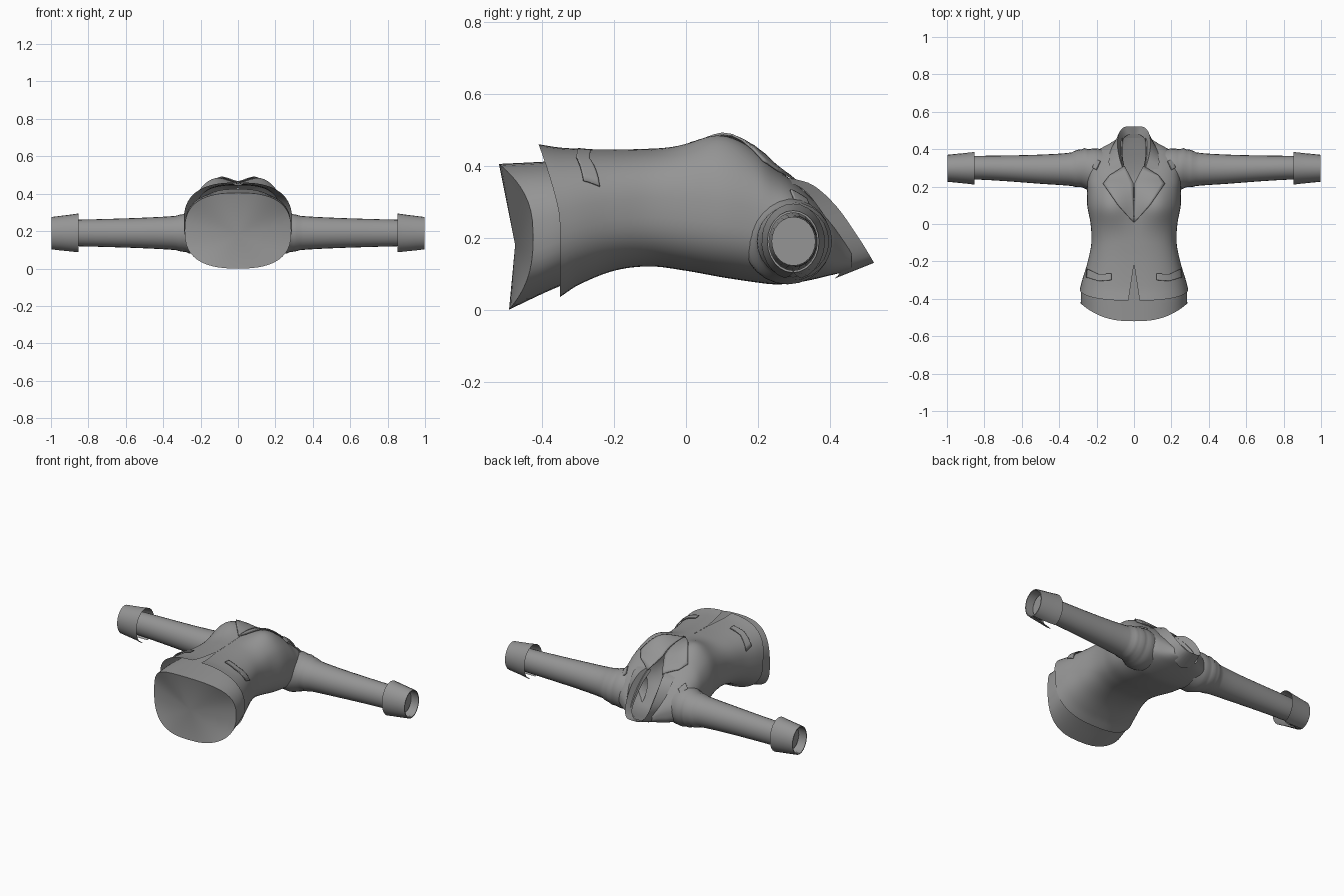
import bpy, math
from mathutils import Vector

if "Cube" in bpy.data.objects:
    bpy.data.objects.remove(bpy.data.objects["Cube"])

cloth = bpy.data.materials.new("grey_cloth")
cloth.diffuse_color = (0.3, 0.3, 0.3, 1)
cloth.use_nodes = True
cloth.node_tree.nodes["Principled BSDF"].inputs["Base Color"].default_value = cloth.diffuse_color


def curve(table, t):
    """Smooth interpolation of rows (t, v1, v2, ...)."""
    n = len(table)
    t = min(max(t, table[0][0]), table[-1][0])
    i = max(k for k in range(n - 1) if table[k][0] <= t)
    a, b = table[i], table[i + 1]
    p, q = table[max(i - 1, 0)], table[min(i + 2, n - 1)]
    h = b[0] - a[0]
    s = (t - a[0]) / h
    out = []
    for k in range(1, len(a)):
        ma = (b[k] - p[k]) / (b[0] - p[0]) * h
        mb = (q[k] - a[k]) / (q[0] - a[0]) * h
        out.append((2*s**3 - 3*s*s + 1) * a[k] + (s**3 - 2*s*s + s) * ma
                   + (3*s*s - 2*s**3) * b[k] + (s**3 - s*s) * mb)
    return out


def make(name, verts, faces, angle=50):
    me = bpy.data.meshes.new(name)
    me.from_pydata(verts, [], faces)
    me.materials.append(cloth)
    ob = bpy.data.objects.new(name, me)
    bpy.context.collection.objects.link(ob)
    bpy.ops.object.select_all(action='DESELECT')
    ob.select_set(True)
    bpy.context.view_layer.objects.active = ob
    bpy.ops.object.mode_set(mode='EDIT')
    bpy.ops.mesh.select_all(action='SELECT')
    bpy.ops.mesh.normals_make_consistent(inside=False)
    bpy.ops.object.mode_set(mode='OBJECT')
    bpy.ops.object.shade_smooth_by_angle(angle=math.radians(angle))
    return ob


def loft(name, rows, closed=False, tip=None):
    """Skin rows of points; tip closes the first row with a fan."""
    n = len(rows[0])
    m = n if closed else n - 1
    verts = [p for r in rows for p in r]
    faces = [(i*n + j, i*n + (j+1) % n, (i+1)*n + (j+1) % n, (i+1)*n + j)
             for i in range(len(rows) - 1) for j in range(m)]
    if tip:
        verts.append(tip)
        faces += [(j, (j+1) % n, len(verts) - 1) for j in range(m)]
    return make(name, verts, faces)


# Jacket sections: y, half width, lowest z, highest z
BODY = [(-.35, .29, .035, .46), (-.30, .277, .068, .45), (-.2, .247, .108, .445),
        (-.1, .228, .12, .447), (0, .232, .108, .448), (.1, .25, .09, .442),
        (.2, .25, .075, .425), (.25, .25, .07, .39), (.3, .25, .074, .355),
        (.35, .235, .083, .31), (.4, .185, .095, .255), (.43, .13, .102, .22),
        (.46, .085, .11, .18)]
# Half width of the open neckline
NECK = [(.2, 0), (.25, .02), (.3, .05), (.35, .062), (.46, .062)]
N = 2.6


def bust(x, y):
    return .052 * math.exp(-((abs(x) - .13) / .085)**2 / 1.6 - ((y - .1) / .075)**2 / 2)


def top_z(x, y):
    w, zb, zt = curve(BODY, y)
    h = (zt - zb) / 2
    return zb + h + h * max(0, 1 - min(1, abs(x) / w)**N)**(1 / N) + bust(x, y)


def section(w, zb, zt, a):
    s, c = math.sin(a), math.cos(a)
    h = (zt - zb) / 2
    return (math.copysign(w * abs(s)**(2 / N), s),
            zb + h + math.copysign(h * abs(c)**(2 / N), c))


# Jacket body, open along the front hem slit and the neckline
rows = []
for i in range(55):
    y = -.35 + .81 * i / 54
    w, zb, zt = curve(BODY, y)
    gap = .03 * max(0, (-.2 - y) / .15) if y < 0 else curve(NECK, y)[0]
    a0 = math.asin(min(1, max(gap, .0005) / w)**(N / 2))
    row = []
    for j in range(65):
        a = a0 + (2 * math.pi - 2 * a0) * j / 64
        x, z = section(w, zb, zt, a)
        if math.cos(a) > 0:
            z += bust(x, y) * min(1, 2 * math.cos(a))
        hem = max(0, 1 - (y + .35) / .2) * .06 * max(0, math.cos(a))
        row.append((x, y - hem, z))
    rows.append(row)
loft("jacket_body", rows)

# Shirt below the jacket with a curved hem, closed at the end
SHIRT = [(0, .285, 0, .405), (.4, .278, .06, .412), (1, .222, .135, .425)]
rows = []
for i in range(11):
    t = i / 10
    w, zb, zt = curve(SHIRT, t)
    row = []
    for j in range(48):
        a = 2 * math.pi * j / 48
        c = math.cos(a)
        x, z = section(w, zb, zt, a)
        y0 = -.425 - (.095 if c > 0 else .067) * c * c
        row.append((x, y0 + (-.17 - y0) * t, z))
    rows.append(row)
loft("shirt_hem", rows, True, (0, -.475, .18))

# Sleeves: x, centre y, y radius, z radius
SLEEVE = [(.15, .28, .115, .115), (.21, .283, .122, .12), (.245, .29, .11, .112),
          (.265, .298, .108, .108), (.285, .297, .099, .1), (.305, .297, .101, .1),
          (.33, .293, .09, .092), (.5, .293, .078, .082), (.7, .298, .068, .075),
          (.85, .301, .063, .071), (.95, .299, .061, .068)]
for side, label in ((1, "right"), (-1, "left")):
    rows = []
    for i in range(41):
        x = .95 - .8 * (i / 40)**.8
        yc, ry, rz = curve(SLEEVE, x)
        rows.append([(side * x, yc + ry * math.cos(2*math.pi*j/24),
                      .19 + rz * math.sin(2*math.pi*j/24)) for j in range(24)])
    loft(label + "_sleeve", rows, True, (side * .95, .299, .19))

    # Flared cuff with a slit at the back
    rows = []
    for x, r, slit in ((.998, .072, .01), (.95, .077, .08), (.9, .082, .16), (.852, .088, .26)):
        row = []
        for j in range(25):
            a = -math.pi / 2 + slit + (2 * math.pi - 2 * slit) * j / 24
            row.append((side * x, .298 + r * math.cos(a), .189 + r * 1.2 * math.sin(a)))
        rows.append(row)
    inner = [(p[0], .298 + (p[1] - .298) * .93, .189 + (p[2] - .189) * .93) for p in rows[0]]
    back = [(side * .92, p[1], p[2]) for p in inner]
    loft(label + "_cuff", [back, inner] + rows)


def plate(name, inner, outer, lift, side):
    """Cloth panel lying on the chest between two edges."""
    rows = []
    for i in range(13):
        t = i / 12 * (len(inner) - 1)
        k = min(int(t), len(inner) - 2)
        p = Vector(inner[k]).lerp(Vector(inner[k+1]), t - k)
        q = Vector(outer[k]).lerp(Vector(outer[k+1]), t - k)
        pts = [p.lerp(q, j / 8) for j in range(9)]
        rows.append([(side * v.x, v.y, top_z(v.x, v.y) + lift) for v in pts])
    ob = loft(name, rows)
    mod = ob.modifiers.new("thickness", 'SOLIDIFY')
    mod.thickness = .006
    mod.offset = 0


for side, label in ((1, "right"), (-1, "left")):
    plate(label + "_lapel", [(.001, .01), (.002, .12), (.004, .22), (.05, .31)],
          [(.004, .01), (.085, .1), (.165, .215), (.13, .26)], .008, side)
    plate(label + "_pocket_flap", [(.12, -.265), (.19, -.268), (.25, -.24)],
          [(.12, -.30), (.19, -.305), (.255, -.285)], .005, side)
    plate(label + "_shoulder_tab", [(.18, .335), (.2, .29)],
          [(.205, .345), (.222, .3)], .008, side)

# Collar: inner stand, fold and outer fall, right half mirrored to the left
STAND = [(.045, .28, .345), (.058, .34, .29), (.062, .40, .225), (.058, .45, .165),
         (.035, .475, .13), (0, .482, .115)]
FOLD = [(.06, .295, .365), (.078, .355, .345), (.088, .42, .285), (.082, .48, .2),
        (.055, .517, .14), (0, .522, .13)]
FALL = [(.125, .265, .36), (.135, .325, .335), (.13, .375, .275), (.112, .42, .2),
        (.07, .432, .115), (0, .412, .086)]
rows = []
for path in (STAND, FOLD, FALL):
    full = path + [(-x, y, z) for x, y, z in path[-2::-1]]
    table = [(i, *p) for i, p in enumerate(full)]
    rows.append([tuple(curve(table, i / 4)) for i in range(41)])
loft("collar", rows)
